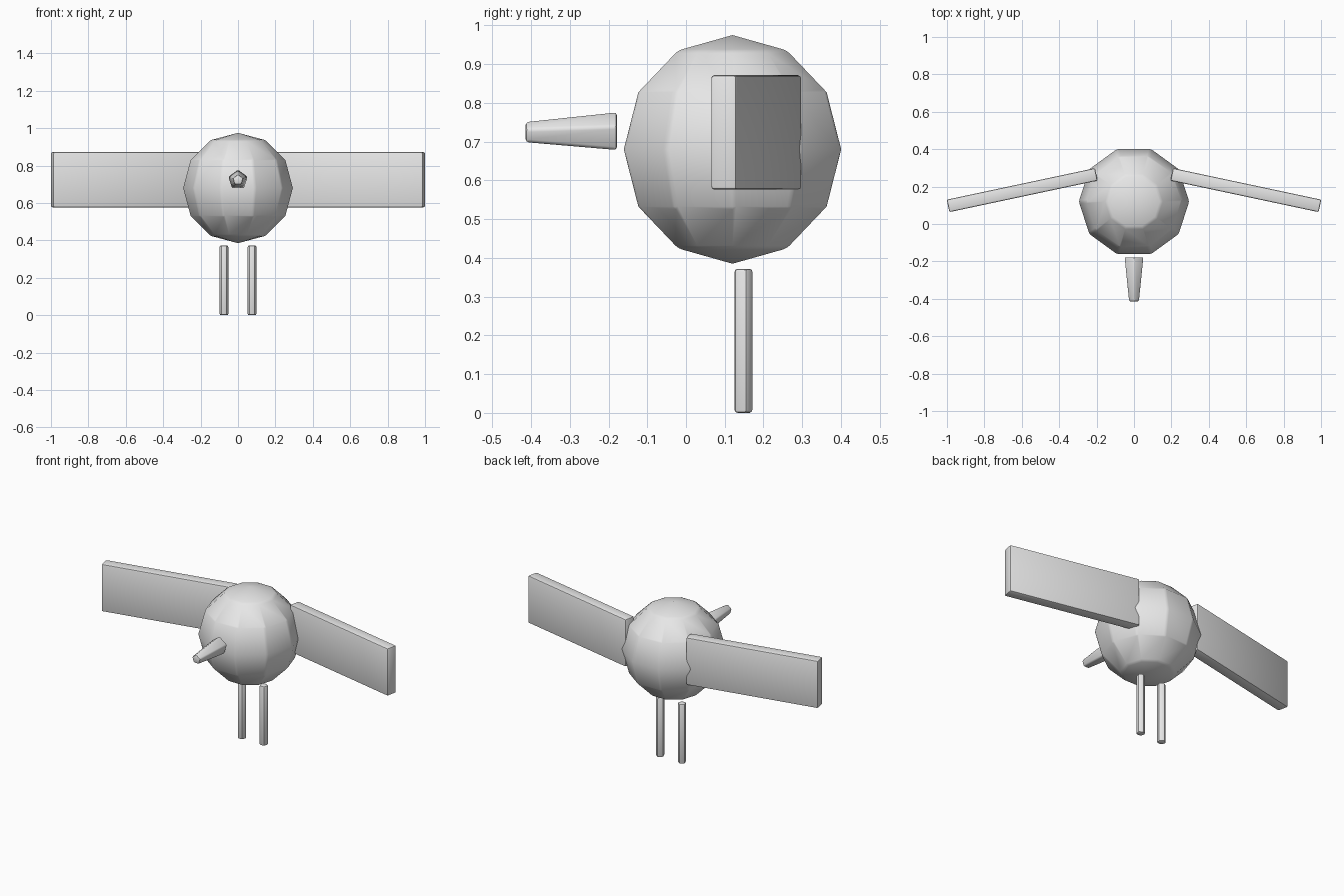
import bpy, bmesh, math
from mathutils import Matrix, Vector

if "Cube" in bpy.data.objects:
    bpy.data.objects.remove(bpy.data.objects["Cube"], do_unlink=True)

grey = bpy.data.materials.new("plain_grey")
grey.use_nodes = True
COLOUR = (0.8, 0.8, 0.8, 1)
grey.diffuse_color = COLOUR
grey.node_tree.nodes["Principled BSDF"].inputs["Base Color"].default_value = COLOUR


def finish(name, bm, location, rotation=None, width=0.008):
    """Soften the sharp edges, then place and shade the part."""
    bm.normal_update()
    limit = math.radians(30)
    edges = [e for e in bm.edges if e.calc_face_angle(0) > limit]
    bmesh.ops.bevel(bm, geom=edges, offset=width, segments=2, profile=0.5,
                    affect='EDGES', clamp_overlap=True)
    matrix = Matrix.Translation(Vector(location)) @ (rotation or Matrix())
    bmesh.ops.transform(bm, matrix=matrix, verts=bm.verts)
    mesh = bpy.data.meshes.new(name)
    bm.to_mesh(mesh)
    bm.free()
    mesh.materials.append(grey)
    obj = bpy.data.objects.new(name, mesh)
    bpy.context.collection.objects.link(obj)
    bpy.ops.object.select_all(action='DESELECT')
    obj.select_set(True)
    bpy.context.view_layer.objects.active = obj
    bpy.ops.object.shade_smooth_by_angle(angle=math.radians(35))


def five_sided(bottom, top, depth):
    """Five-sided rod along z with a corner towards +y."""
    bm = bmesh.new()
    bmesh.ops.create_cone(bm, cap_ends=True, segments=5, radius1=bottom,
                          radius2=top, depth=depth)
    corner = max(bm.verts, key=lambda v: v.co.z * 10 + v.co.y).co
    turn = math.atan2(corner.x, corner.y)
    bmesh.ops.rotate(bm, verts=bm.verts, matrix=Matrix.Rotation(turn, 3, 'Z'))
    return bm


# Round body, with corners at front and back
bm = bmesh.new()
bmesh.ops.create_uvsphere(bm, u_segments=10, v_segments=6, radius=0.295)
bmesh.ops.rotate(bm, verts=bm.verts, matrix=Matrix.Rotation(math.pi / 2, 3, 'Z'))
finish("body", bm, (0, 0.12, 0.68), width=0.01)

# Tapered beak pointing forwards
finish("beak", five_sided(0.055, 0.03, 0.236), (0, -0.296, 0.723),
       Matrix.Rotation(math.pi / 2, 4, 'X'))

# Wings swept forwards and straight legs, one pair each
for side, s in (("left", 1), ("right", -1)):
    bm = bmesh.new()
    bmesh.ops.create_cube(bm, size=1)
    bmesh.ops.scale(bm, verts=bm.verts, vec=(0.81, 0.068, 0.295))
    finish(side + "_wing", bm, (s * 0.598, 0.181, 0.724),
           Matrix.Rotation(-s * math.radians(12), 4, 'Z'))
    finish(side + "_leg", five_sided(0.027, 0.027, 0.372),
           (s * 0.075, 0.147, 0.186))
